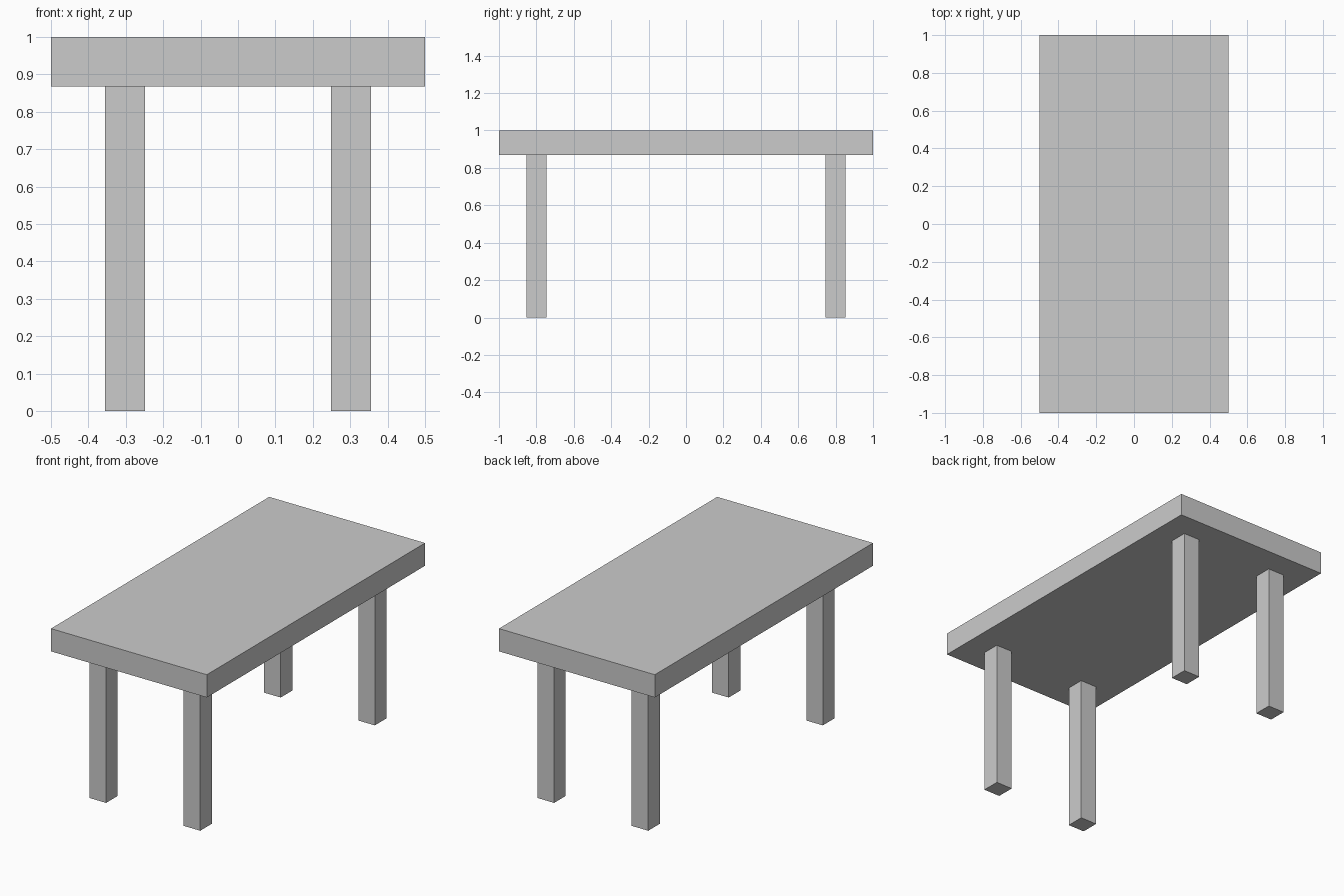
import bpy

if "Cube" in bpy.data.objects:
    bpy.data.objects.remove(bpy.data.objects["Cube"])

TOP_BOTTOM = 0.868   # height of the underside of the tabletop
LEG = 0.106          # leg thickness


def box(name, size, centre):
    bpy.ops.mesh.primitive_cube_add(size=1, location=centre)
    obj = bpy.context.object
    obj.name = name
    obj.scale = size
    bpy.ops.object.transform_apply(location=False, rotation=False, scale=True)
    return obj


# Tabletop slab
box("tabletop", (1, 2, 1 - TOP_BOTTOM), (0, 0, (1 + TOP_BOTTOM) / 2))

# Four square legs, inset from the edges
for y, end in ((-0.80, "front"), (0.80, "back")):
    for x, side in ((-0.302, "left"), (0.302, "right")):
        box(f"{end}_{side}_leg", (LEG, LEG, TOP_BOTTOM), (x, y, TOP_BOTTOM / 2))
